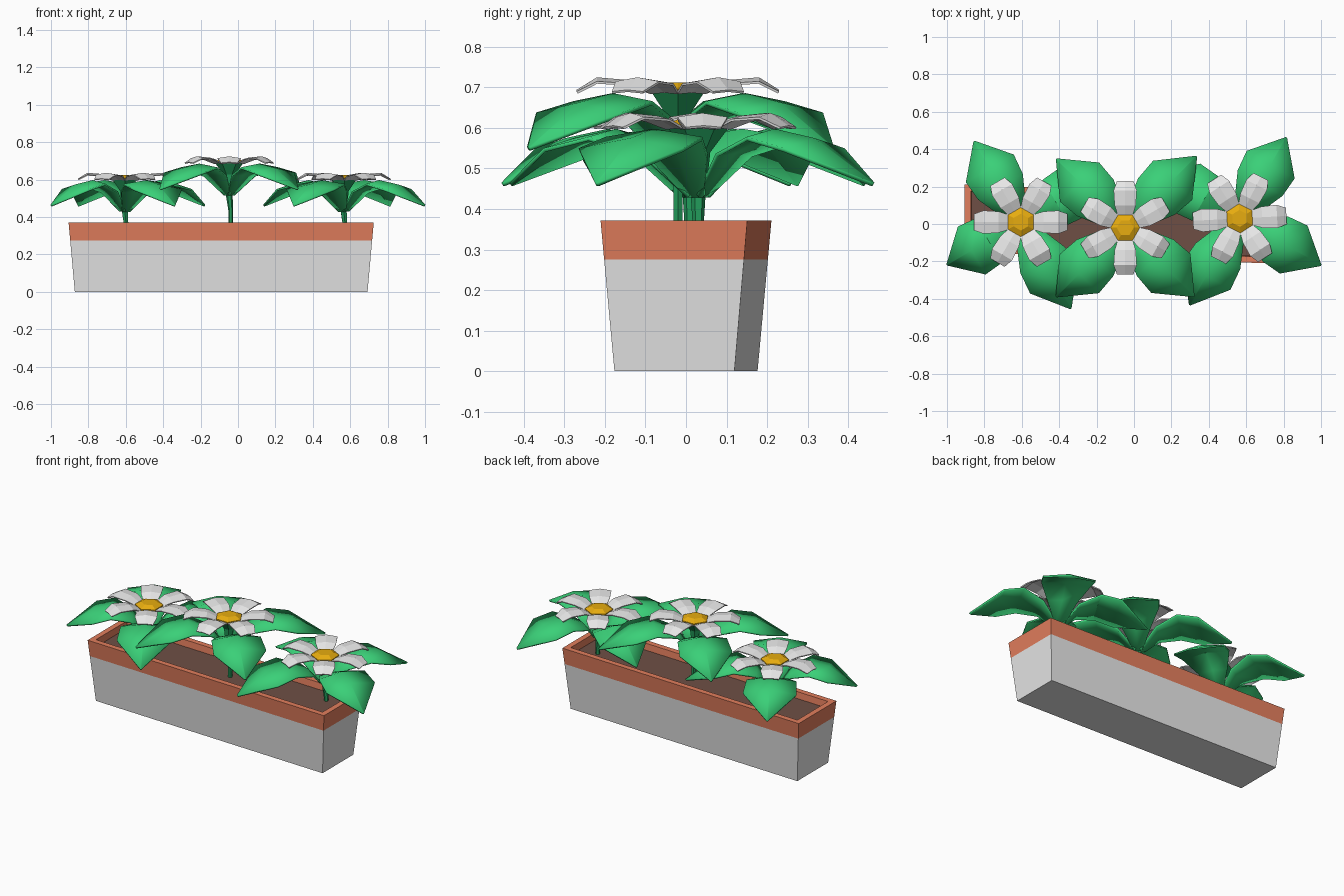
import bpy, bmesh, math
from mathutils import Matrix, Vector

if "Cube" in bpy.data.objects:
    bpy.data.objects.remove(bpy.data.objects["Cube"])


def mat(name, r, g, b):
    m = bpy.data.materials.new(name)
    lin = [(c / 255 / 12.92 if c < 11 else ((c / 255 + 0.055) / 1.055) ** 2.4) for c in (r, g, b)]
    m.diffuse_color = (*lin, 1)
    m.use_nodes = True
    m.node_tree.nodes["Principled BSDF"].inputs["Base Color"].default_value = m.diffuse_color
    return m


GREY = mat("pale grey", 230, 230, 230)
CLAY = mat("terracotta", 226, 126, 93)
SOIL = mat("soil brown", 110, 79, 69)
LEAF = mat("leaf green", 58, 208, 120)
STEM = mat("stem green", 34, 155, 90)
GOLD = mat("golden yellow", 236, 176, 16)


def finish(bm, name, mats, thickness=0, smooth=False):
    me = bpy.data.meshes.new(name)
    bm.to_mesh(me)
    bm.free()
    ob = bpy.data.objects.new(name, me)
    bpy.context.collection.objects.link(ob)
    for m in mats:
        me.materials.append(m)
    if thickness:
        s = ob.modifiers.new("thickness", 'SOLIDIFY')
        s.thickness = thickness
        s.offset = -1
    if smooth:
        bpy.ops.object.select_all(action='DESELECT')
        ob.select_set(True)
        bpy.context.view_layer.objects.active = ob
        bpy.ops.object.shade_smooth_by_angle(angle=math.radians(35))
    return ob


def loft(bm, rings, mats):
    """Bridge closed rings of points; cap both ends. mats: one index per band."""
    vs = [[bm.verts.new(p) for p in ring] for ring in rings]
    n = len(vs[0])
    for k in range(len(vs) - 1):
        for i in range(n):
            j = (i + 1) % n
            f = bm.faces.new((vs[k][i], vs[k][j], vs[k + 1][j], vs[k + 1][i]))
            f.material_index = mats[k]
    bm.faces.new(vs[0][::-1]).material_index = mats[0]
    bm.faces.new(vs[-1]).material_index = mats[-1]


# Planter box: tapered and slightly skewed, terracotta band on top, soil sunk inside
def rect(l, w, z):
    return [(-0.09 + x * l / 2, y * w / 2 - 0.0365 * x * l / 2, z)
            for x, y in ((-1, -1), (1, -1), (1, 1), (-1, 1))]


bm = bmesh.new()
loft(bm, [rect(1.565, 0.296, 0), rect(1.614, 0.345, 0.275), rect(1.632, 0.362, 0.372),
          rect(1.565, 0.295, 0.372), rect(1.555, 0.287, 0.332)], [0, 1, 1, 1, 2])
finish(bm, "planter_box", [GREY, CLAY, SOIL])


# Radial blades: rows of (distance, height, half width, edge drop); one length scale per blade
def blades(name, rows, origin, start, scales, material, thickness, smooth):
    bm = bmesh.new()
    for i, k in enumerate(scales):
        turn = Matrix.Rotation(math.radians(start + i * 360 / len(scales)), 4, 'Z')
        m = Matrix.Translation(origin) @ turn
        grid = [[bm.verts.new(m @ Vector((r * k, s * w, z - abs(s) * drop)))
                 for s in (-1, 0, 1)] for r, z, w, drop in rows]
        for p, q in zip(grid, grid[1:]):
            for j in (0, 1):
                bm.faces.new((p[j], q[j], q[j + 1], p[j + 1]))
    finish(bm, name, [material], thickness, smooth)


LEAF_ROWS = [(0.01, -0.195, 0.025, 0.0), (0.10, -0.085, 0.085, 0.008),
             (0.22, -0.032, 0.138, 0.02), (0.335, -0.055, 0.148, 0.025),
             (0.505, -0.165, 0.004, 0.0)]
PETAL_ROWS = [(0.066, -0.026, 0.040, 0.003), (0.12, 0.0, 0.057, 0.008),
              (0.20, 0.007, 0.062, 0.010), (0.25, -0.024, 0.044, 0.004)]


def ring(c, r, z, start, n=6):
    return [(c[0] + r * math.cos(math.radians(start + i * 360 / n)),
             c[1] + r * math.sin(math.radians(start + i * 360 / n)), z) for i in range(n)]


# Plants: position, flower height, first leaf angle, first petal angle, leaf lengths
plants = [("left", -0.605, 0.01, 0.63, 30, 0, (0.98, 0.99, 0.905, 1.06)),
          ("middle", -0.047, -0.02, 0.718, 45, 30, (1.07, 1.03, 1.035, 1.03)),
          ("right", 0.565, 0.03, 0.63, 60, 3, (0.99, 0.98, 1.06, 0.995))]
for tag, x, y, h, la, pa, lengths in plants:
    o = Vector((x, y, h))
    blades(tag + "_leaves", LEAF_ROWS, o, la, lengths, LEAF, 0.01, True)
    blades(tag + "_petals", PETAL_ROWS, o, pa, [1] * 6, GREY, 0.006, False)
    # stem widening into the cup below the flower
    bm = bmesh.new()
    base = (x + 0.008, y)
    loft(bm, [ring(base, 0.013, 0.325, pa + 30), ring(base, 0.013, h - 0.28, pa + 30),
              ring((x, y), 0.018, h - 0.2, pa + 30), ring((x, y), 0.03, h - 0.09, pa + 30),
              ring((x, y), 0.075, h - 0.03, pa + 30)], [0] * 5)
    finish(bm, tag + "_stem", [STEM])
    # faceted flower heart
    bm = bmesh.new()
    loft(bm, [ring((x, y), 0.078, h - 0.03, pa + 30), ring((x, y), 0.078, h - 0.022, pa + 30),
              ring((x, y), 0.045, h - 0.006, pa + 30)], [0] * 3)
    finish(bm, tag + "_flower_heart", [GOLD])
